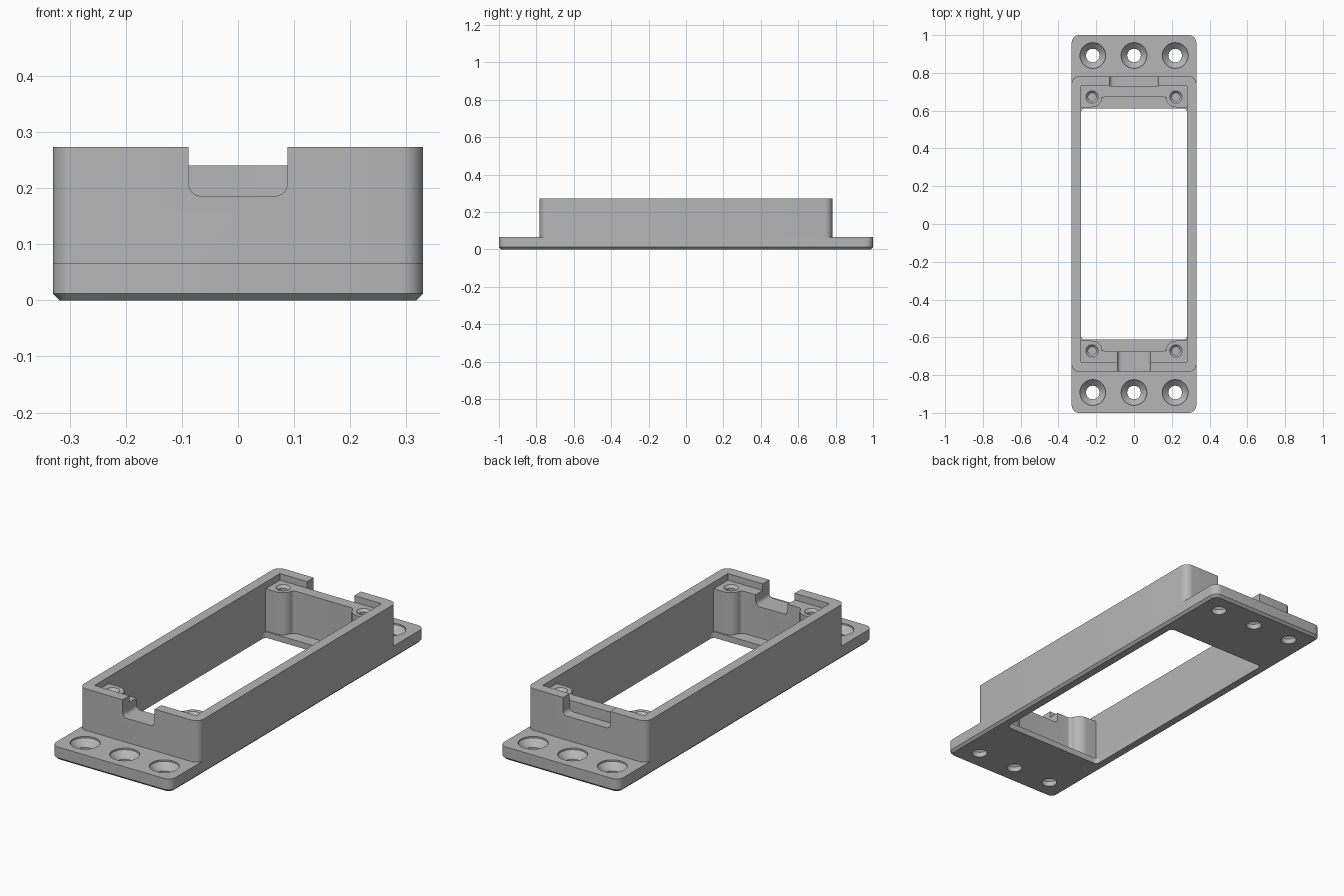
import bpy, bmesh, math
from mathutils import Vector, Matrix

if "Cube" in bpy.data.objects:
    bpy.data.objects.remove(bpy.data.objects["Cube"], do_unlink=True)

GREY = (0.47, 0.47, 0.47, 1)
mat = bpy.data.materials.new("plain grey")
mat.use_nodes = True
mat.diffuse_color = GREY
mat.node_tree.nodes["Principled BSDF"].inputs["Base Color"].default_value = GREY

HALF_W, HALF_L = 0.33, 1.0       # base plate
BODY_L, TOP = 0.782, 0.273       # raised frame
IN_W, IN_L = 0.28, 0.73          # cavity
BASE_Z, FLOOR_Z, LEDGE_Z = 0.066, 0.03, 0.24
NOTCH_Z = 0.186


def fillet(corners, steps=8):
    """Outline from (x, y, radius) corners, each rounded by an arc."""
    out = []
    for i, (x, y, r) in enumerate(corners):
        p = Vector((x, y))
        if r == 0:
            out.append(p)
            continue
        a = (Vector(corners[i - 1][:2]) - p).normalized()
        b = (Vector(corners[(i + 1) % len(corners)][:2]) - p).normalized()
        half = a.angle(b) / 2
        centre = p + (a + b).normalized() * (r / math.sin(half))
        start = p + a * (r / math.tan(half)) - centre
        end = p + b * (r / math.tan(half)) - centre
        sweep = start.angle_signed(end)
        for k in range(steps + 1):
            out.append(centre + Matrix.Rotation(-sweep * k / steps, 2) @ start)
    return out


def rect(w, l, r):
    return [(-w, -l, r), (w, -l, r), (w, l, r), (-w, l, r)]


def finish(bm, name):
    bmesh.ops.recalc_face_normals(bm, faces=bm.faces)
    mesh = bpy.data.meshes.new(name)
    bm.to_mesh(mesh)
    bm.free()
    mesh.materials.append(mat)
    ob = bpy.data.objects.new(name, mesh)
    bpy.context.collection.objects.link(ob)
    return ob


def prism(name, corners, lo, hi, along_y=False, chamfer=0):
    """Extrude a rounded outline along z, or an x-z outline along y."""
    bm = bmesh.new()
    place = (lambda p, h: (p.x, h, p.y)) if along_y else (lambda p, h: (p.x, p.y, h))
    pts = fillet(corners)
    bottom = bm.faces.new([bm.verts.new(place(p, lo)) for p in pts])
    top = [bm.verts.new(place(p, hi)) for p in pts]
    low = list(bottom.verts)
    bm.faces.new(top)
    for i in range(len(pts)):
        j = (i + 1) % len(pts)
        bm.faces.new((low[i], low[j], top[j], top[i]))
    bmesh.ops.recalc_face_normals(bm, faces=bm.faces)
    if chamfer:
        bmesh.ops.bevel(bm, geom=list(bottom.edges), offset=chamfer,
                        segments=1, affect='EDGES')
    return finish(bm, name)


def turned(name, x, y, profile, sides=32):
    """Solid of revolution about a vertical axis from (radius, z) points."""
    bm = bmesh.new()
    rings = [[bm.verts.new((x + r * math.cos(math.tau * k / sides),
                            y + r * math.sin(math.tau * k / sides), z))
              for k in range(sides)] for r, z in profile]
    bm.faces.new(rings[0])
    bm.faces.new(rings[-1])
    for a, b in zip(rings, rings[1:]):
        for k in range(sides):
            n = (k + 1) % sides
            bm.faces.new((a[k], a[n], b[n], b[k]))
    return finish(bm, name)


def combine(ob, tool, operation='DIFFERENCE'):
    """Apply a boolean and discard the tool."""
    mod = ob.modifiers.new("cut", 'BOOLEAN')
    mod.operation, mod.solver, mod.object = operation, 'EXACT', tool
    bpy.context.view_layer.update()
    graph = bpy.context.evaluated_depsgraph_get()
    mesh = bpy.data.meshes.new_from_object(ob.evaluated_get(graph))
    ob.modifiers.clear()
    ob.data = mesh
    bpy.data.objects.remove(tool, do_unlink=True)


def notch(half, lo, hi):
    return prism("notch_cutter", [(-half, NOTCH_Z, 0.022), (half, NOTCH_Z, 0.022),
                                  (half, 0.4, 0), (-half, 0.4, 0)], lo, hi, True)


# Base plate with raised frame
housing = prism("housing", rect(HALF_W, HALF_L, 0.04), 0, BASE_Z, chamfer=0.012)
combine(housing, prism("frame", rect(HALF_W, BODY_L, 0.04), 0.03, TOP), 'UNION')

# Cavity and window through the floor
combine(housing, prism("cavity", rect(IN_W, IN_L, 0), FLOOR_Z, 0.4))
combine(housing, prism("window", rect(IN_W, 0.612, 0.02), -0.1, 0.1))

# Countersunk mounting holes
for y in (-0.892, 0.892):
    for x in (-0.218, 0, 0.218):
        combine(housing, turned("hole", x, y, [(0.036, -0.05), (0.036, 0.026),
                                               (0.068, 0.058), (0.068, 0.1)]))

# Cable notches in the end walls
combine(housing, notch(0.088, -0.85, -0.7))
combine(housing, notch(0.13, 0.7, 0.85))

# End ledges with rounded screw bosses
half = [(IN_W, IN_L, 0), (IN_W, 0.618, 0), (0.168, 0.618, 0.055), (0.168, 0.674, 0.018)]
for name, s in (("front_ledge", -1), ("back_ledge", 1)):
    outline = [(x, s * y, r) for x, y, r in half]
    outline += [(-x, y, r) for x, y, r in reversed(outline)]
    ledge = prism(name, outline, FLOOR_Z, LEDGE_Z)
    for x in (-0.222, 0.222):
        combine(ledge, turned("screw_hole", x, s * 0.672,
                              [(0.021, 0.08), (0.021, 0.228), (0.033, LEDGE_Z), (0.033, 0.3)]))
    if s < 0:
        combine(ledge, notch(0.088, -0.85, -0.6))

# Smooth the round surfaces and keep the edges crisp
for ob in (housing, bpy.data.objects["front_ledge"], bpy.data.objects["back_ledge"]):
    bpy.ops.object.select_all(action='DESELECT')
    ob.select_set(True)
    bpy.context.view_layer.objects.active = ob
    bpy.ops.object.shade_smooth_by_angle(angle=math.radians(30))
